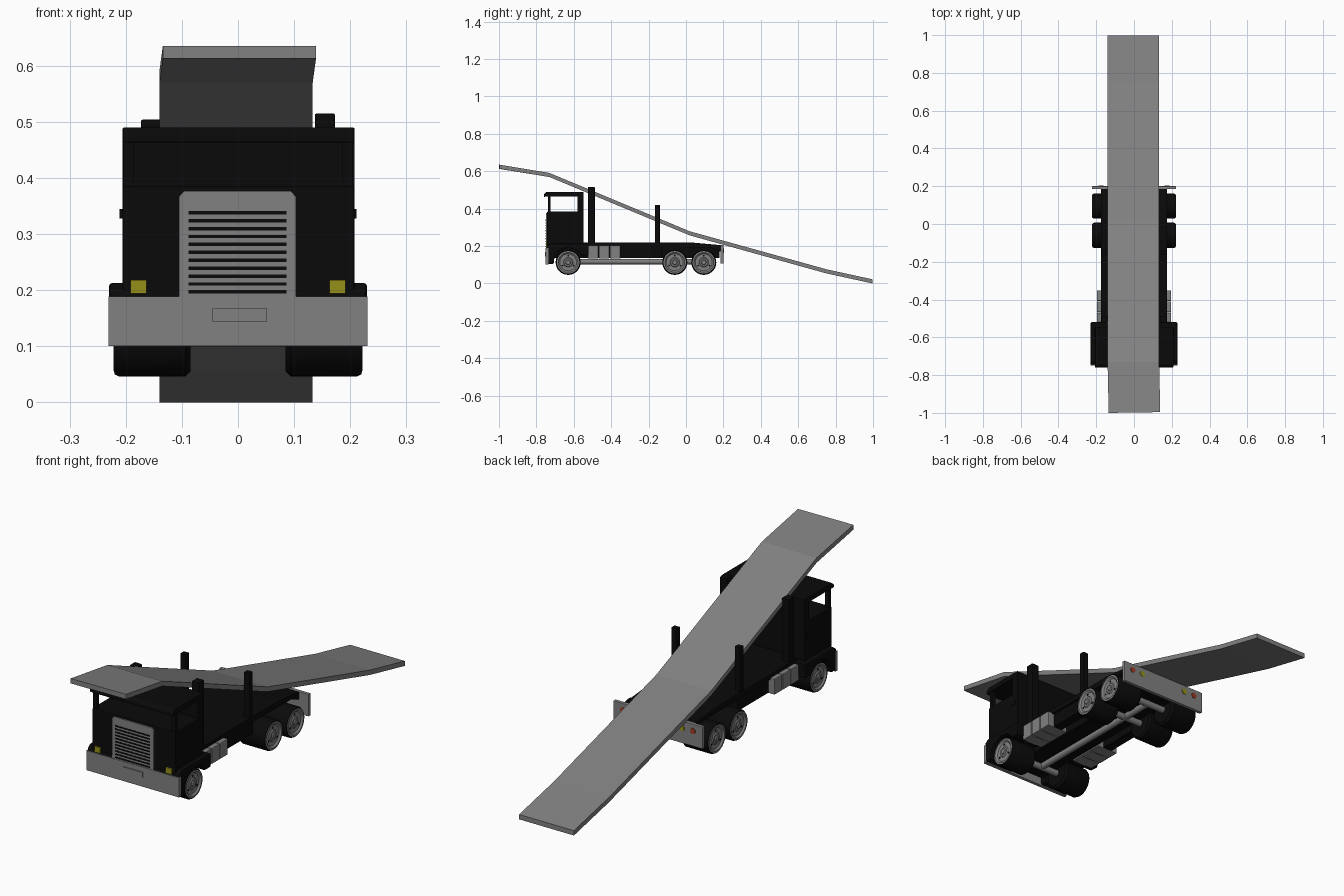
import bpy, bmesh
from math import sin, cos, pi, radians
from mathutils import Vector

if "Cube" in bpy.data.objects:
    bpy.data.objects.remove(bpy.data.objects["Cube"])


def material(name, rgb):
    m = bpy.data.materials.new(name)
    m.diffuse_color = (*rgb, 1)
    m.use_nodes = True
    m.node_tree.nodes["Principled BSDF"].inputs["Base Color"].default_value = m.diffuse_color
    return m


BLACK = material("black_paint", (0.003, 0.003, 0.003))
GREY = material("dark_grey_metal", (0.22, 0.22, 0.22))
YELLOW = material("yellow_lamp", (0.3, 0.28, 0.01))
RED = material("red_lamp", (0.35, 0.05, 0.02))


def finish(name, bm, mat=GREY, bevel=0, smooth=False):
    bmesh.ops.recalc_face_normals(bm, faces=bm.faces)
    me = bpy.data.meshes.new(name)
    bm.to_mesh(me)
    bm.free()
    ob = bpy.data.objects.new(name, me)
    bpy.context.collection.objects.link(ob)
    me.materials.append(mat)
    if bevel:
        b = ob.modifiers.new("bevel", 'BEVEL')
        b.width, b.segments, b.limit_method = bevel, 2, 'ANGLE'
    if smooth:
        bpy.ops.object.select_all(action='DESELECT')
        bpy.context.view_layer.objects.active = ob
        ob.select_set(True)
        bpy.ops.object.shade_smooth_by_angle(angle=radians(35))
    return ob


def box(name, x, y, z, mat=GREY, bevel=0):
    bm = bmesh.new()
    bmesh.ops.create_cube(bm, size=1)
    for v in bm.verts:
        v.co = [r[0] + (r[1] - r[0]) * (c + 0.5) for r, c in zip((x, y, z), v.co)]
    return finish(name, bm, mat, bevel)


def prism(name, pts, axis, a, b, mat=GREY, bevel=0):
    """Closed profile in (y,z) for axis 'X' or (x,z) for axis 'Y', extruded from a to b."""
    bm = bmesh.new()
    place = (lambda p, q: (q, p[0], p[1])) if axis == 'X' else (lambda p, q: (p[0], q, p[1]))
    face = bm.faces.new([bm.verts.new(place(p, a)) for p in pts])
    new = bmesh.ops.extrude_face_region(bm, geom=[face])['geom']
    step = Vector(place((0, 0), b - a))
    bmesh.ops.translate(bm, verts=[g for g in new if isinstance(g, bmesh.types.BMVert)], vec=step)
    return finish(name, bm, mat, bevel)


def lathe(name, prof, y, z, side=1, mat=GREY, n=32):
    """Spin (x, radius) points around the X direction through (y, z)."""
    bm = bmesh.new()
    rings = [[bm.verts.new((side * x, y + r * cos(2 * pi * i / n), z + r * sin(2 * pi * i / n)))
              for i in range(n)] for x, r in prof]
    for p, q in zip(rings, rings[1:]):
        for i in range(n):
            bm.faces.new((p[i], p[(i + 1) % n], q[(i + 1) % n], q[i]))
    bm.faces.new(rings[0])
    bm.faces.new(rings[-1])
    return finish(name, bm, mat, smooth=True)


def rod(name, p, q, r, mat=GREY, n=16):
    p, q = Vector(p), Vector(q)
    bm = bmesh.new()
    bmesh.ops.create_cone(bm, cap_ends=True, segments=n, radius1=r, radius2=r, depth=(q - p).length)
    rot = (q - p).to_track_quat('Z', 'Y')
    for v in bm.verts:
        v.co = rot @ v.co + (p + q) / 2
    return finish(name, bm, mat, smooth=True)


def span(s, a, b):
    return tuple(sorted((s * a, s * b)))


# Long bent ramp
path = [(-0.996, 0.624), (-0.73, 0.58), (0.02, 0.268), (0.75, 0.065), (0.998, 0.011)]
upper = [(y, z + 0.011) for y, z in path]
lower = [(y, z - 0.011) for y, z in reversed(path)]
ramp = prism("ramp", upper + lower, 'X', -0.14, 0.133)
for v in ramp.data.vertices:
    if v.co.y < -0.9:
        v.co.x += 0.006
        v.co.y -= 0.004 if v.co.x < 0 else 0

# Chassis, deck and tail bracket
box("chassis", (-0.085, 0.085), (-0.73, 0.18), (0.135, 0.2), BLACK)
prism("deck", [(-0.55, 0.22), (0.02, 0.22), (0.185, 0.205), (0.185, 0.17), (0.13, 0.192), (-0.55, 0.2)],
      'X', -0.175, 0.175, BLACK)
for s in (-1, 1):
    box("side_rail", span(s, 0.12, 0.165), (-0.55, -0.13), (0.135, 0.203), BLACK)
    box("deck_stake", span(s, 0.145, 0.172), (-0.165, -0.14), (0.2, 0.42), BLACK, 0.002)

# Cab
box("cab_body", (-0.206, 0.208), (-0.742, -0.55), (0.19, 0.385), BLACK, 0.003)
box("cab_back_wall", (-0.206, 0.208), (-0.58, -0.548), (0.19, 0.475), BLACK)
prism("cab_roof", [(-0.76, 0.463), (-0.76, 0.478), (-0.745, 0.49), (-0.548, 0.49), (-0.548, 0.465),
                   (-0.74, 0.465)], 'X', -0.206, 0.208, BLACK, 0.003)
arch = [(-0.63 + 0.077 * cos(radians(a)), 0.112 + 0.077 * sin(radians(a))) for a in range(30, 181, 15)]
for s in (-1, 1):
    box("windscreen_post", span(s, 0.186, 0.205), (-0.738, -0.724), (0.38, 0.468), BLACK)
    prism("front_fender", [(-0.745, 0.105), (-0.745, 0.198), (-0.727, 0.213), (-0.52, 0.213), (-0.52, 0.15)]
          + arch + [(-0.707, 0.105)], 'X', s * 0.085, s * 0.23, BLACK, 0.006)
    box("door_handle", span(s, 0.2, 0.211), (-0.59, -0.56), (0.328, 0.345), BLACK)
    box("headlight", span(s, 0.163, 0.192), (-0.748, -0.735), (0.194, 0.218), YELLOW)
    top = 0.515 if s > 0 else 0.504
    box("exhaust_stack", span(s, 0.137, 0.173), (-0.525, -0.487), (0.2, top), BLACK, 0.003)

# Grille with dark slots
prism("grille", [(-0.105, 0.185), (0.103, 0.185), (0.103, 0.367), (0.094, 0.377), (-0.096, 0.377),
                 (-0.105, 0.367)], 'Y', -0.748, -0.735)
for i in range(11):
    z = 0.197 + i * 0.0141
    box("grille_slot", (-0.088, 0.086), (-0.75, -0.743), (z - 0.003, z + 0.003), BLACK)

# Front bumper and plate
box("front_bumper", (-0.231, 0.231), (-0.75, -0.735), (0.101, 0.189))
box("front_plate", (-0.045, 0.052), (-0.754, -0.745), (0.144, 0.167))

# Three side boxes on each side
for s in (-1, 1):
    for i in range(3):
        y = -0.525 + i * 0.059
        box("tool_box", span(s, 0.09, 0.196), (y, y + 0.056), (0.133, 0.204), GREY, 0.003)

# Wheels and axles
tyre = [(0.085, 0.045), (0.085, 0.058), (0.094, 0.067), (0.212, 0.067), (0.22, 0.063), (0.22, 0.058), (0.21, 0.054)]
hub = [(0.2, 0.06), (0.221, 0.06), (0.222, 0.053), (0.215, 0.045), (0.215, 0.026), (0.219, 0.022),
       (0.219, 0.014), (0.223, 0.011)]
for y in (-0.63, -0.06, 0.095):
    rod("axle", (-0.1, y, 0.115), (0.1, y, 0.115), 0.015)
    for s in (-1, 1):
        lathe("tyre", tyre, y, 0.113, s, BLACK)
        lathe("hub", hub, y, 0.113, s)
        for k in range(3):
            a = k * 2 * pi / 3 + pi / 2
            cy, cz = y + 0.035 * cos(a), 0.113 + 0.035 * sin(a)
            rod("hub_hole", (s * 0.21, cy, cz), (s * 0.216, cy, cz), 0.005, BLACK, 10)
rod("drive_shaft", (0, -0.63, 0.117), (0, 0.1, 0.117), 0.015)

# Rear plate with lamps
box("rear_plate", (-0.222, 0.222), (0.184, 0.2), (0.106, 0.206), GREY, 0.002)
for s in (-1, 1):
    for x, mat in ((0.175, RED), (0.12, YELLOW)):
        rod("tail_lamp", (s * x, 0.19, 0.175), (s * x, 0.203, 0.175), 0.013, mat)
